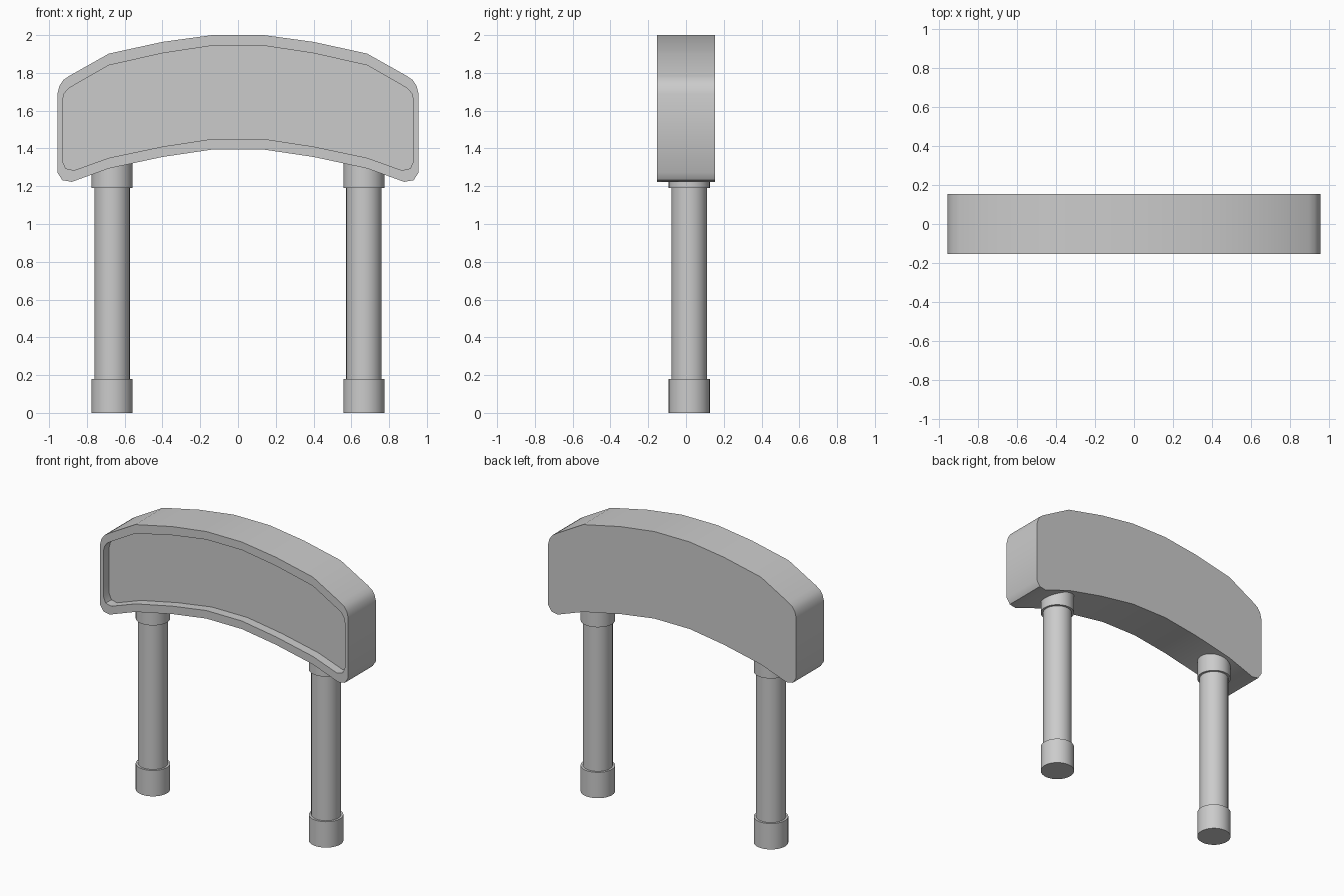
import bpy, bmesh, math

if "Cube" in bpy.data.objects:
    bpy.data.objects.remove(bpy.data.objects["Cube"])

# Right half of the headboard outline, top centre to bottom centre: (x, z)
OUTER = [(0.137, 2.0), (0.40, 1.964), (0.684, 1.902), (0.895, 1.783), (0.925, 1.762),
         (0.945, 1.732), (0.956, 1.69), (0.956, 1.272), (0.93, 1.232), (0.88, 1.223),
         (0.684, 1.294), (0.40, 1.355), (0.137, 1.394)]
INNER = [(0.137, 1.944), (0.40, 1.904), (0.684, 1.84), (0.868, 1.735), (0.90, 1.715),
         (0.92, 1.69), (0.93, 1.65), (0.93, 1.335), (0.912, 1.294), (0.868, 1.284),
         (0.684, 1.35), (0.40, 1.41), (0.137, 1.45)]
FRONT, FLOOR, BACK = -0.153, -0.09, 0.153


def finish(bm, name):
    bmesh.ops.recalc_face_normals(bm, faces=bm.faces)
    mesh = bpy.data.meshes.new(name)
    bm.to_mesh(mesh)
    bm.free()
    obj = bpy.data.objects.new(name, mesh)
    bpy.context.collection.objects.link(obj)
    bpy.ops.object.select_all(action='DESELECT')
    obj.select_set(True)
    bpy.context.view_layer.objects.active = obj
    bpy.ops.object.shade_smooth_by_angle(angle=math.radians(35))
    return obj


def ring(bm, half, y):
    full = half + [(-x, z) for x, z in reversed(half)]
    return [bm.verts.new((x, y, z)) for x, z in full]


def bridge(bm, a, b):
    n = len(a)
    for i in range(n):
        j = (i + 1) % n
        bm.faces.new((a[i], a[j], b[j], b[i]))


def cylinder(name, x, radius, z0, z1):
    bm = bmesh.new()
    bmesh.ops.create_cone(bm, cap_ends=True, segments=32, radius1=radius,
                          radius2=radius, depth=z1 - z0)
    bmesh.ops.translate(bm, verts=bm.verts, vec=(x, 0.017, (z0 + z1) / 2))
    return finish(bm, name)


# Curved panel with a shallow recess in the front face
bm = bmesh.new()
rings = [ring(bm, OUTER, BACK), ring(bm, OUTER, FRONT),
         ring(bm, INNER, FRONT), ring(bm, INNER, FLOOR)]
for a, b in zip(rings, rings[1:]):
    bridge(bm, a, b)
bm.faces.new(rings[0])
bm.faces.new(rings[-1])
finish(bm, "arched_panel")

# Two posts, each with a foot and an upper collar
for side, x in (("left", -0.667), ("right", 0.667)):
    cylinder(side + "_post", x, 0.094, 0.1, 1.25)
    cylinder(side + "_foot", x, 0.109, 0.0, 0.18)
    cylinder(side + "_collar", x, 0.109, 1.19, 1.34)
